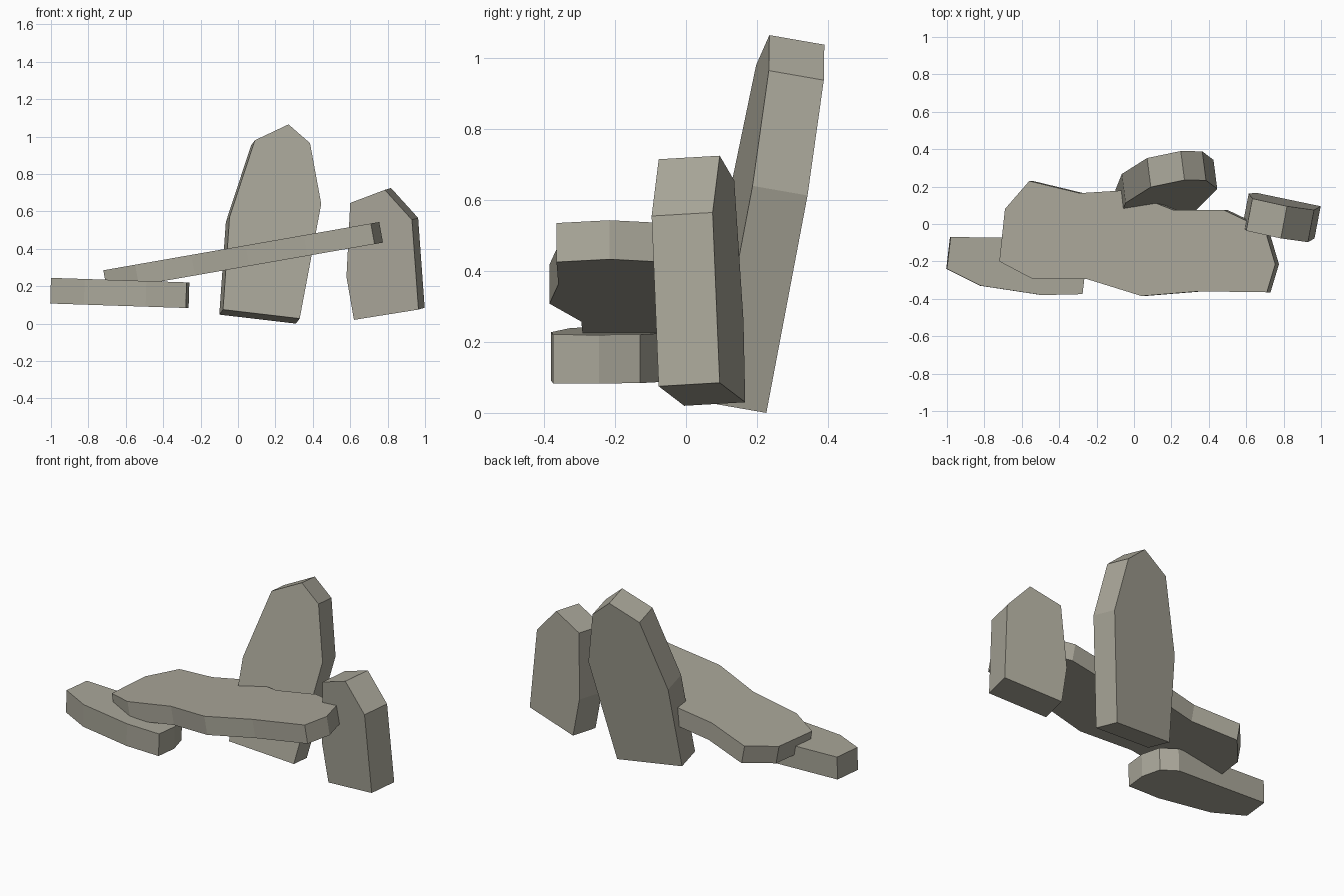
import bpy
import bmesh
from mathutils import Vector

cube = bpy.data.objects.get("Cube")
if cube:
    bpy.data.objects.remove(cube)

# Single weathered stone colour
stone = bpy.data.materials.new("warm_grey_stone")
stone.use_nodes = True
colour = (0.40, 0.385, 0.32, 1)
stone.diffuse_color = colour
shader = stone.node_tree.nodes["Principled BSDF"]
shader.inputs["Base Color"].default_value = colour
shader.inputs["Roughness"].default_value = 0.9


def slab(name, outline, place, thickness):
    """Put a flat outline on a tilted plane and extrude it into a slab."""
    bm = bmesh.new()
    face = bm.faces.new([bm.verts.new(place(a, b)) for a, b in outline])
    extruded = bmesh.ops.extrude_face_region(bm, geom=[face], use_keep_orig=True)
    moved = [v for v in extruded["geom"] if isinstance(v, bmesh.types.BMVert)]
    bmesh.ops.translate(bm, verts=moved, vec=Vector(thickness))
    bmesh.ops.recalc_face_normals(bm, faces=bm.faces)
    mesh = bpy.data.meshes.new(name)
    bm.to_mesh(mesh)
    bm.free()
    mesh.materials.append(stone)
    obj = bpy.data.objects.new(name, mesh)
    bpy.context.collection.objects.link(obj)
    return obj


# Long sloping slab, outlined from above
slab("fallen_lintel",
     [(-0.72, -0.20), (-0.69, 0.08), (-0.56, 0.23), (-0.29, 0.165),
      (-0.05, 0.18), (0.12, 0.11), (0.21, 0.075), (0.48, 0.075),
      (0.70, -0.03), (0.755, -0.215), (0.71, -0.365), (0.35, -0.36),
      (0.04, -0.385), (-0.25, -0.295), (-0.55, -0.29)],
     lambda x, y: (x, y, 0.285 + 0.175 * (x + 0.72)),
     (0.02, 0, -0.11))

# Low slab beneath its end, outlined from above
slab("low_slab",
     [(-0.98, -0.07), (-1.0, -0.24), (-0.82, -0.33), (-0.49, -0.38),
      (-0.275, -0.375), (-0.26, -0.245), (-0.29, -0.13), (-0.38, -0.075)],
     lambda x, y: (x, y, 0.22 - 0.033 * (x + 0.26)),
     (-0.004, 0, -0.137))

# Short upright stone, outlined from the front
slab("short_standing_stone",
     [(0.62, 0.02), (0.58, 0.25), (0.60, 0.645), (0.785, 0.715),
      (0.93, 0.555), (0.965, 0.075)],
     lambda x, z: (x, -0.005 - 0.2 * (x - 0.62) - 0.056 * (z - 0.02), z),
     (0.033, 0.172, 0.01))

# Tall stone leaning back, outlined from the front
slab("tall_standing_stone",
     [(-0.08, 0.075), (-0.045, 0.57), (0.09, 0.98), (0.27, 1.065),
      (0.385, 0.965), (0.445, 0.64), (0.33, 0.027)],
     lambda x, z: (x, 0.235 + 0.13 * (x - 0.27) + 0.165 * (z - 1.065), z),
     (-0.02, 0.155, -0.027))
